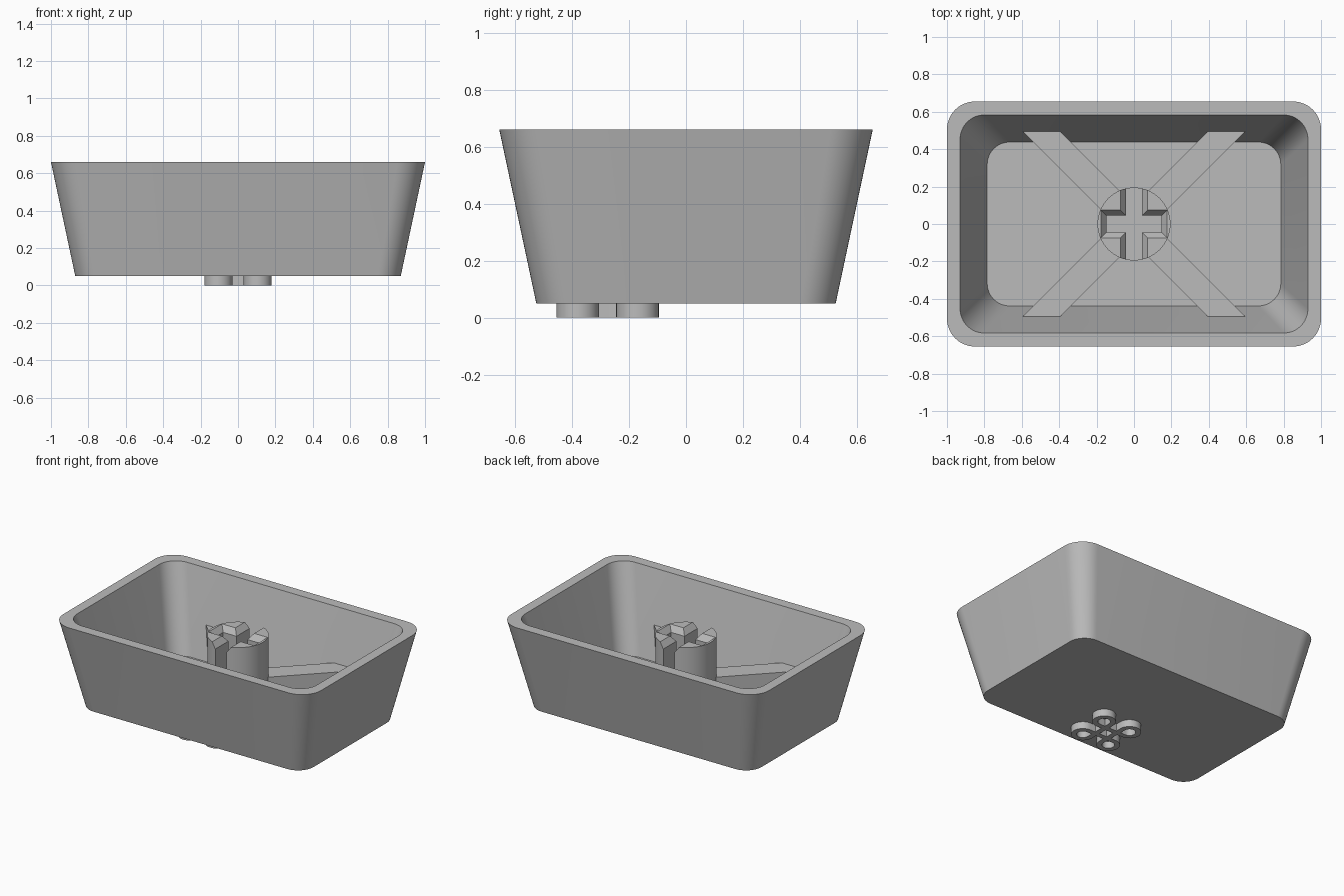
import bpy, bmesh, math
from mathutils import Vector

if "Cube" in bpy.data.objects:
    bpy.data.objects.remove(bpy.data.objects["Cube"])

grey = bpy.data.materials.new("plain_grey")
grey.diffuse_color = (0.5, 0.5, 0.5, 1)
grey.use_nodes = True
grey.node_tree.nodes["Principled BSDF"].inputs["Base Color"].default_value = grey.diffuse_color


def rounded_rect(hx, hy, r, z, steps=12):
    pts = []
    for k, (sx, sy) in enumerate([(1, 1), (-1, 1), (-1, -1), (1, -1)]):
        for i in range(steps + 1):
            a = math.pi / 2 * (k + i / steps)
            pts.append((sx * (hx - r) + r * math.cos(a), sy * (hy - r) + r * math.sin(a), z))
    return pts


def make_object(name, bm):
    bmesh.ops.recalc_face_normals(bm, faces=bm.faces)
    mesh = bpy.data.meshes.new(name)
    bm.to_mesh(mesh)
    bm.free()
    mesh.materials.append(grey)
    ob = bpy.data.objects.new(name, mesh)
    bpy.context.collection.objects.link(ob)
    return ob


def loft(name, loops):
    """Skin a list of equal-length loops and cap both ends."""
    bm = bmesh.new()
    rings = [[bm.verts.new(p) for p in loop] for loop in loops]
    n = len(rings[0])
    for a, b in zip(rings, rings[1:]):
        for i in range(n):
            j = (i + 1) % n
            bm.faces.new((a[i], a[j], b[j], b[i]))
    bm.faces.new(rings[0])
    bm.faces.new(rings[-1])
    return make_object(name, bm)


def prism(name, outline, z0, z1):
    return loft(name, [[(x, y, z) for x, y in outline] for z in (z0, z1)])


def rect(hx, hy, z):
    return [(hx, hy, z), (-hx, hy, z), (-hx, -hy, z), (hx, -hy, z)]


def cut(target, cutter):
    m = target.modifiers.new("cut", 'BOOLEAN')
    m.operation, m.solver, m.object = 'DIFFERENCE', 'EXACT', cutter
    bpy.context.view_layer.objects.active = target
    bpy.ops.object.modifier_apply(modifier=m.name)
    bpy.data.objects.remove(cutter)


def smooth(ob):
    bpy.ops.object.select_all(action='DESELECT')
    ob.select_set(True)
    bpy.context.view_layer.objects.active = ob
    bpy.ops.object.shade_smooth_by_angle(angle=math.radians(30))


# Hollow tapered shell: outside up, over the rim, and down to the inner floor
FLOOR = 0.085
shell = loft("shell", [
    rounded_rect(0.87, 0.525, 0.12, 0.05),
    rounded_rect(1.0, 0.655, 0.15, 0.66),
    rounded_rect(0.93, 0.583, 0.13, 0.66),
    rounded_rect(0.785, 0.438, 0.12, FLOOR),
])
smooth(shell)

# Diagonal floor ribs, with ends flush along the long walls
for side, name in ((1, "rib_right"), (-1, "rib_left")):
    outline = [(side * x, y) for x, y in [(-0.6, -0.5), (-0.4, -0.5), (0.6, 0.5), (0.4, 0.5)]]
    prism(name, outline, FLOOR - 0.015, 0.31)

# Central round post with a chamfered cross socket
TOP = 0.59
circle = [(0.195 * math.cos(t * math.tau / 64), 0.195 * math.sin(t * math.tau / 64)) for t in range(64)]
post = prism("post", circle, FLOOR - 0.01, TOP)
for hx, hy in ((0.043, 0.3), (0.147, 0.045)):
    cut(post, loft("socket_cutter", [
        rect(hx, hy, 0.312), rect(hx, hy, TOP - 0.04),
        rect(hx + 0.0375, hy + 0.0375, TOP + 0.01)]))
smooth(post)

# Raised looped-square ornament under the base, swept along a closed path
C, R, W, Y0 = 0.105, 0.0575, 0.0175, -0.275
path = []
for k in range(4):
    mid = math.pi / 4 + k * math.pi / 2
    cx, cy = C * math.sqrt(2) * math.cos(mid), C * math.sqrt(2) * math.sin(mid)
    for i in range(25):
        a = mid + math.pi / 4 * 3 - i * math.pi * 1.5 / 24
        # Each loop runs three quarters of a turn around its corner
        path.append(Vector((cx + R * math.cos(a), cy + R * math.sin(a))))
bm = bmesh.new()
sections = []
n = len(path)
for i, p in enumerate(path):
    t = (path[(i + 1) % n] - p).normalized() + (p - path[i - 1]).normalized()
    t.normalize()
    side = Vector((-t.y, t.x)) * W
    sections.append([bm.verts.new((q.x, q.y + Y0, z)) for q, z in
                     ((p + side, 0), (p - side, 0), (p - side, 0.055), (p + side, 0.055))])
for i in range(n):
    a, b = sections[i], sections[(i + 1) % n]
    for j in range(4):
        k = (j + 1) % 4
        bm.faces.new((a[j], a[k], b[k], b[j]))
smooth(make_object("base_ornament", bm))
